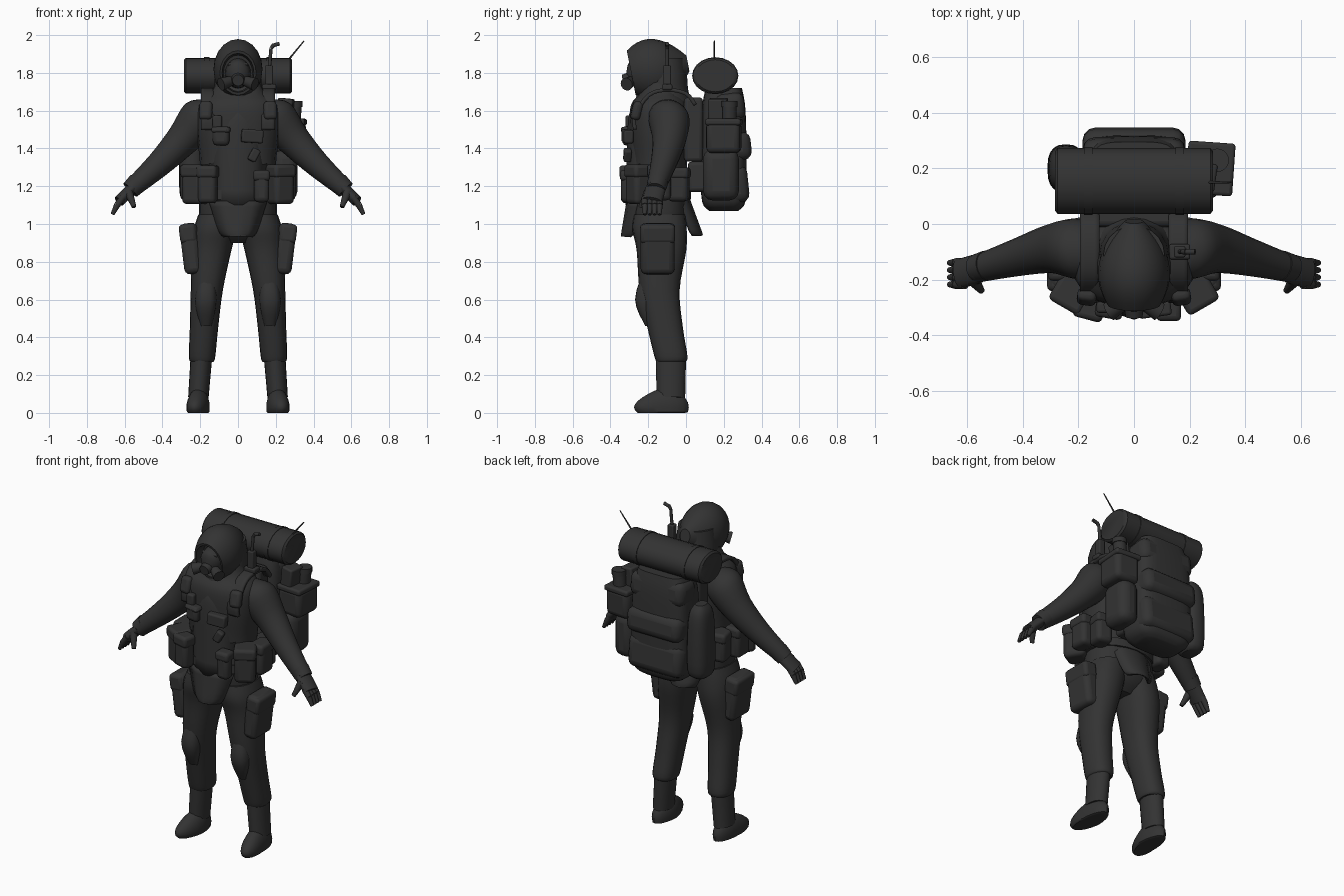
import bpy, bmesh, math
from mathutils import Vector, Euler

if "Cube" in bpy.data.objects:
    bpy.data.objects.remove(bpy.data.objects["Cube"])

SHADE = 0.033
COLOR = (SHADE, SHADE, SHADE, 1)
cloth = bpy.data.materials.new("charcoal cloth")
cloth.use_nodes = True
cloth.diffuse_color = COLOR
for node in cloth.node_tree.nodes:
    if node.type == "BSDF_PRINCIPLED":
        node.inputs["Base Color"].default_value = COLOR
        node.inputs["Roughness"].default_value = 0.8
parts = []
SIDES = (("left", 1), ("right", -1))


def finish(name, bm, mirror=1):
    """Turn a bmesh into a named object, flipped across x when mirror is -1."""
    for vert in bm.verts:
        vert.co.x *= mirror
    bmesh.ops.recalc_face_normals(bm, faces=bm.faces[:])
    mesh = bpy.data.meshes.new(name)
    bm.to_mesh(mesh)
    bm.free()
    mesh.materials.append(cloth)
    ob = bpy.data.objects.new(name, mesh)
    bpy.context.collection.objects.link(ob)
    parts.append(ob)
    return ob


def smooth(stations, steps=4):
    """Run a flowing curve through a few stations of any width."""
    pts = [Vector(st) for st in stations]
    result = []
    for i in range(len(pts) - 1):
        before, a, b, after = pts[max(i - 1, 0)], pts[i], pts[i + 1], pts[min(i + 2, len(pts) - 1)]
        for k in range(steps):
            t = k / steps
            bend = (b - before) * (t * (1 - t) ** 2) - (after - a) * (t * t * (1 - t))
            result.append(a.lerp(b, t * t * (3 - 2 * t)) + bend / 2)
    return result + [pts[-1]]


def loft(name, stations, depth=1.0, axis=None, power=2.0, sides=20, mirror=1):
    """Skin rings given as (x, y, z, radius); depth stretches them front to back."""
    rows = [(Vector(st[:3]), st[3]) for st in stations]
    t = (Vector(axis) if axis else rows[-1][0] - rows[0][0]).normalized()
    u = Vector((1, 0, 0)) if abs(t.y) > 0.9 else Vector((0, 1, 0)).cross(t).normalized()
    v = t.cross(u) * depth
    bm, rings = bmesh.new(), []
    for center, radius in rows:
        ring = []
        for i in range(sides):
            angle = math.tau * i / sides
            c, d = math.cos(angle), math.sin(angle)
            c = math.copysign(abs(c) ** (2 / power), c)
            d = math.copysign(abs(d) ** (2 / power), d)
            ring.append(bm.verts.new(center + (u * c + v * d) * radius))
        rings.append(ring)
    for low, high in zip(rings, rings[1:]):
        for i in range(sides):
            j = (i + 1) % sides
            bm.faces.new((low[i], low[j], high[j], high[i]))
    bm.faces.new(rings[0])
    bm.faces.new(rings[-1])
    return finish(name, bm, mirror)


def rod(name, start, end, radius, tip=None, depth=1.0, mirror=1):
    return loft(name, [(*start, radius), (*end, tip or radius)], depth, mirror=mirror)


def box(name, loc, size, tilt=(0, 0, 0), bevel=0.02, mirror=1):
    """Soft-edged block."""
    bm = bmesh.new()
    bmesh.ops.create_cube(bm, size=1)
    turn = Euler([math.radians(angle) for angle in tilt]).to_matrix()
    for vert in bm.verts:
        vert.co = turn @ Vector([c * w for c, w in zip(vert.co, size)]) + Vector(loc)
    ob = finish(name, bm, mirror)
    mod = ob.modifiers.new("soft edges", "BEVEL")
    mod.width, mod.segments = bevel, 3


def pouch(name, loc, size, tilt=(0, 0, 0), mirror=1):
    """Bag with a slightly larger lid over its upper third."""
    width, depth, height = size
    box(name, loc, size, tilt, 0.025, mirror)
    turn = Euler([math.radians(angle) for angle in tilt]).to_matrix()
    lid = Vector(loc) + turn @ Vector((0, 0, height / 3))
    margin = 0.01
    box(name + "_lid", lid, (width + margin, depth + margin, height / 3), tilt, 0.018, mirror)


def ribbon(name, path, x=0.0, bow=0.0, mirror=1):
    """Cloth strip along (y, z, half width); bow sets its side edges back."""
    bm = bmesh.new()
    rows = [[bm.verts.new((x + w * k / 2, y + bow * k * k / 4, z)) for k in range(-2, 3)]
            for y, z, w in smooth(path)]
    for a, b in zip(rows, rows[1:]):
        for i in range(4):
            bm.faces.new((a[i], a[i + 1], b[i + 1], b[i]))
    ob = finish(name, bm, mirror)
    mod = ob.modifiers.new("cloth thickness", "SOLIDIFY")
    mod.thickness, mod.offset = 0.02, 0


# Torso, collar and belt share one upright axis
BODY_Y = -0.14
torso = [(0.9, 0.1), (1, 0.2), (1.3, 0.2), (1.5, 0.22), (1.63, 0.21), (1.7, 0.14), (1.8, 0.1)]
loft("torso", smooth([(0, BODY_Y, z, r) for z, r in torso]), depth=0.72, power=2.4)
rod("collar", (0, BODY_Y, 1.6), (0, BODY_Y, 1.7), 0.11, 0.09, depth=1.3)
rod("belt", (0, BODY_Y, 1.13), (0, BODY_Y, 1.18), 0.225, depth=0.74)

# Hood swells from the back of the head, narrows to a rim and folds inward
hood = []
for i in range(11):
    t = i / 10
    hood.append((0, 0.01 - t * 0.3, 1.85 - t * 0.05, 0.13 * math.sin(math.pi * (0.06 + 0.7 * t)) ** 0.8))
rim = hood[-1]
hood += [(0, rim[1], rim[2], rim[3] * 0.88), (0, -0.23, rim[2], rim[3] * 0.8)]
loft("hood", hood, depth=1.25, axis=(0, 1, 0.2))
cowl = [(1.62, 0.16), (1.7, 0.13), (1.78, 0.122), (1.88, 0.11)]
loft("hood_cowl", smooth([(0, -0.11, z, r) for z, r in cowl]), depth=0.95)

# Face mask with a centre valve and twin filters
loft("face_mask", smooth([(0, -0.2, 1.8, 0.07), (0, -0.28, 1.79, 0.06), (0, -0.31, 1.77, 0.02)]), depth=1.2)
rod("mask_valve", (0, -0.28, 1.77), (0, -0.335, 1.76), 0.04, 0.03)
for side, s in SIDES:
    rod(side + "_filter", (0.03, -0.28, 1.76), (0.09, -0.315, 1.74), 0.025, 0.035, mirror=s)
    box(side + "_eye_lens", (0.03, -0.28, 1.835), (0.045, 0.02, 0.04), (15, 0, 25), 0.008, s)

for side, s in SIDES:
    # Trousers and knee pads
    leg = [(0.1, BODY_Y, 1.05, 0.11), (0.12, BODY_Y, 0.97, 0.115), (0.14, -0.13, 0.86, 0.105),
           (0.165, BODY_Y, 0.65, 0.085), (0.18, -0.11, 0.45, 0.075), (0.19, -0.08, 0.3, 0.07), (0.19, -0.08, 0.27, 0.06)]
    loft(side + "_trouser_leg", smooth(leg), depth=1.25, axis=(0, 0, 1), power=2.3, mirror=s)
    knee = [(0.17, -0.18, 0.46, 0.03), (0.17, -0.2, 0.6, 0.058), (0.16, -0.18, 0.78, 0.03)]
    loft(side + "_knee_pad", smooth(knee), depth=1.2, power=2.6, mirror=s)

    # Boots: an upright shaft over a flat-soled foot that flares at the toe
    rod(side + "_boot_shaft", (0.21, -0.08, 0.08), (0.195, -0.08, 0.28), 0.054, 0.057, depth=1.4, mirror=s)
    bm = bmesh.new()
    bmesh.ops.create_uvsphere(bm, u_segments=20, v_segments=12, radius=1)
    for vert in bm.verts:
        toe = max(0, -vert.co.y)
        vert.co = (0.21 + vert.co.x * 0.06 + toe * 0.02, -0.13 + vert.co.y * 0.145,
                   max(0, 0.03 + vert.co.z * (0.1 - toe * 0.04)))
    finish(side + "_boot_foot", bm, s)

    # Sleeves, cuffs and gloved hands
    arm = [(0.12, -0.09, 1.61, 0.07), (0.2, -0.09, 1.56, 0.11), (0.3, -0.09, 1.44, 0.088),
           (0.42, -0.12, 1.315, 0.068), (0.56, -0.16, 1.19, 0.05)]
    loft(side + "_sleeve", smooth(arm), mirror=s)
    rod(side + "_cuff", (0.53, -0.15, 1.22), (0.57, -0.16, 1.18), 0.055, 0.05, mirror=s)
    rod(side + "_palm", (0.56, -0.16, 1.19), (0.63, -0.18, 1.12), 0.03, depth=1.8, mirror=s)
    for i in range(4):
        y = BODY_Y - i * 0.026
        knuckle = (0.64, y, 1.1)
        rod(side + "_finger", (0.61, y, 1.14), knuckle, 0.017, mirror=s)
        rod(side + "_fingertip", knuckle, (0.665, y, 1.05), 0.017, 0.01, mirror=s)
    rod(side + "_thumb", (0.58, -0.2, 1.17), (0.55, -0.24, 1.09), 0.024, 0.012, mirror=s)

    # Shoulder straps and carried pouches
    strap = [(0.05, 1.63), (0, 1.69), (-0.1, 1.71), (-0.2, 1.68), (-0.27, 1.57), (-0.27, 1.5)]
    ribbon(side + "_shoulder_strap", [(y, z, 0.035) for y, z in strap], x=0.16, mirror=s)
    box(side + "_strap_buckle", (0.17, -0.262, 1.6), (0.07, 0.05, 0.1), (-14, 0, 8), mirror=s)
    box(side + "_thigh_pouch", (0.25, -0.15, 0.87), (0.095, 0.18, 0.27), (0, 7, 0), 0.03, s)
    box(side + "_thigh_pouch_lid", (0.265, -0.15, 0.95), (0.09, 0.185, 0.1), (0, 7, 0), 0.02, s)
    pouch(side + "_hip_pouch", (0.22, -0.24, 1.21), (0.12, 0.13, 0.21), (0, 0, 30), s)
    pouch(side + "_side_pouch", (0.26, -0.14, 1.22), (0.09, 0.12, 0.19), mirror=s)
    pouch(side + "_rear_hip_pouch", (0.21, -0.04, 1.21), (0.1, 0.11, 0.18), (0, 0, -10), s)

# Chest rig with hanging front and rear flaps
ribbon("chest_panel", [(-0.285, 1.6, 0.1), (-0.3, 1.5, 0.15), (-0.31, 1.1, 0.14)], bow=0.07)
ribbon("front_flap", [(-0.305, 1.12, 0.15), (-0.33, 0.97, 0.1), (-0.335, 0.935, 0.07)], bow=0.05)
ribbon("rear_flap", [(0, 1.16, 0.14), (0.07, 0.97, 0.1), (0.08, 0.945, 0.07)], bow=-0.05)
FRONT_Y = -0.31
pouch("right_chest_pouch", (-0.09, FRONT_Y, 1.465), (0.09, 0.05, 0.1), (0, 0, -10))
box("chest_pouch_tab", (-0.11, -0.3, 1.54), (0.05, 0.04, 0.07), bevel=0.01)
box("left_chest_pouch", (0.075, FRONT_Y, 1.465), (0.115, 0.05, 0.07), (0, 4, 8), 0.01)
box("tilted_pocket", (0.085, FRONT_Y, 1.365), (0.045, 0.04, 0.07), (0, 28, 8), 0.01)
pouch("left_belt_pouch", (0.125, FRONT_Y, 1.2), (0.08, 0.07, 0.17))
pouch("right_belt_pouch", (-0.16, -0.3, 1.21), (0.1, 0.08, 0.2), (0, 0, -15))

# Shoulder radio with a bent aerial
RADIO_Y = -0.1
box("shoulder_radio", (0.165, RADIO_Y, 1.78), (0.04, 0.04, 0.12), bevel=0.006)
box("radio_clip", (0.165, RADIO_Y, 1.725), (0.075, 0.055, 0.03), bevel=0.008)
aerial = [(0.165, RADIO_Y, 1.82, 0.009), (0.175, RADIO_Y, 1.93, 0.009), (0.19, RADIO_Y, 1.95, 0.011)]
for low, high in zip(aerial, aerial[1:]):
    rod("radio_aerial", low[:3], high[:3], low[3], high[3])
rod("radio_aerial_tip", (0.185, RADIO_Y, 1.945), (0.22, RADIO_Y, 1.955), 0.01)

# Backpack body, back padding and folded pockets
PACK_Y = 0.2
pack = [(1.07, 0.12), (1.12, 0.18), (1.3, 0.19), (1.6, 0.18), (1.72, 0.15)]
loft("backpack", smooth([(0, PACK_Y, z, r) for z, r in pack]), depth=0.64, power=4, sides=28)
box("back_pad", (0, 0.04, 1.5), (0.3, 0.1, 0.34))
box("lumbar_pad", (0, 0.06, 1.25), (0.3, 0.1, 0.16))
for z, y, height in ((1.62, 0.23, 0.15), (1.41, 0.265, 0.15), (1.21, 0.25, 0.2)):
    box("pack_fold", (0, y, z), (0.37, 0.16, height), (6, 0, 0), 0.045)

# Bedroll held by two straps
ROLL = (0.155, 1.785)
rolled = [(-0.285, 0.085), (-0.275, 0.095), (0.275, 0.095), (0.285, 0.085)]
loft("bedroll", [(x, *ROLL, r) for x, r in rolled], depth=1.25)
for x in (-0.18, 0.15):
    rod("bedroll_strap", (x, *ROLL), (x + 0.03, *ROLL), 0.098, depth=1.25)

# Tall right side bag; stacked left bags with kit standing in the top one
tall = [(1.12, 0.04), (1.17, 0.065), (1.4, 0.065), (1.52, 0.055), (1.57, 0.03)]
loft("right_side_bag", smooth([(-0.245, PACK_Y, z, r) for z, r in tall]), depth=1.3, power=2.6)
box("left_lower_bag", (0.25, 0.185, 1.26), (0.13, 0.19, 0.27), bevel=0.05)
box("left_upper_bag", (0.275, PACK_Y, 1.46), (0.16, 0.18, 0.17), (0, 0, -4), 0.03)
box("left_bag_rim", (0.275, PACK_Y, 1.54), (0.17, 0.19, 0.035), (0, 0, -4), 0.012)
box("kit_box", (0.25, 0.17, 1.6), (0.08, 0.1, 0.13), (0, 6, -8), 0.01)
rod("canister", (0.29, 0.23, 1.5), (0.3, 0.23, 1.63), 0.038)
rod("canister_cap", (0.3, 0.23, 1.62), (0.3, 0.23, 1.65), 0.042)
rod("whip_aerial", (0.235, 0.15, 1.83), (0.35, 0.15, 1.97), 0.006, 0.003)

for ob in parts:
    ob.select_set(True)
bpy.context.view_layer.objects.active = parts[0]
bpy.ops.object.shade_smooth_by_angle(angle=math.radians(40))
